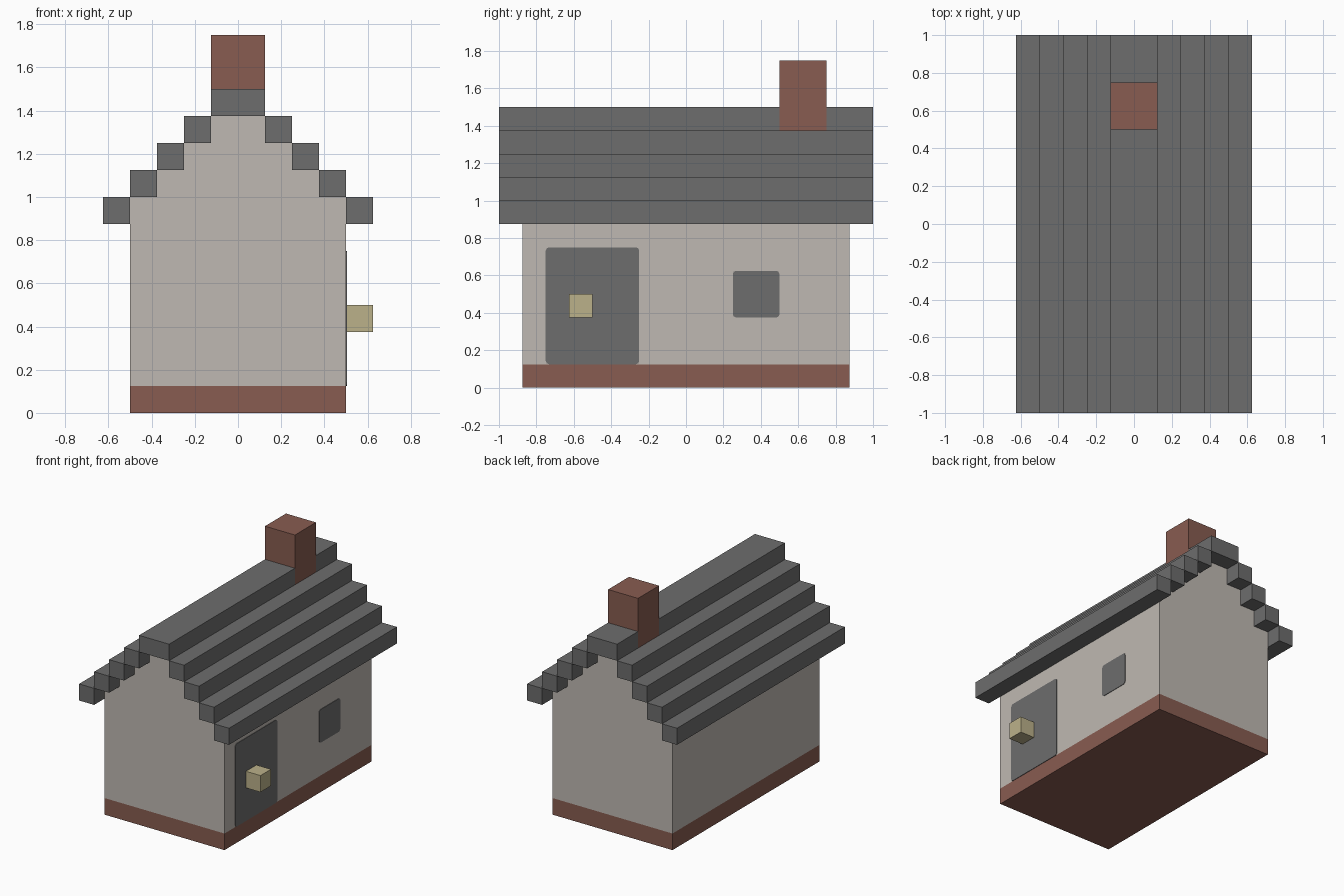
import bpy
import bmesh
from mathutils import Matrix, Vector

cube = bpy.data.objects.get("Cube")
if cube:
    bpy.data.objects.remove(cube, do_unlink=True)

U = 0.125  # building module: every part sits on this grid


def material(name, rgb):
    mat = bpy.data.materials.new(name)
    mat.use_nodes = True
    mat.diffuse_color = (*rgb, 1)
    mat.node_tree.nodes["Principled BSDF"].inputs["Base Color"].default_value = (*rgb, 1)
    return mat


plaster = material("plaster", (0.52, 0.485, 0.445))
brick = material("brick", (0.246, 0.107, 0.082))
slate = material("slate", (0.153, 0.153, 0.153))
brass = material("brass", (0.497, 0.44, 0.254))


def finish(bm, name, *mats):
    bmesh.ops.recalc_face_normals(bm, faces=bm.faces)
    mesh = bpy.data.meshes.new(name)
    bm.to_mesh(mesh)
    bm.free()
    for mat in mats:
        mesh.materials.append(mat)
    obj = bpy.data.objects.new(name, mesh)
    bpy.context.collection.objects.link(obj)
    return obj


def box(name, low, high, mat, rounding=0):
    """Box between two corners; rounding softens the edges that run along x."""
    low, high = Vector(low), Vector(high)
    bm = bmesh.new()
    bmesh.ops.create_cube(bm, size=1, matrix=Matrix.Translation((low + high) / 2)
                          @ Matrix.Diagonal((*(high - low), 1)))
    if rounding:
        edges = [e for e in bm.edges
                 if abs(e.verts[0].co.x - e.verts[1].co.x) > 0.001]
        bmesh.ops.bevel(bm, geom=edges, offset=rounding, segments=2,
                        profile=0.5, affect='EDGES')
    return finish(bm, name, mat)


# House body: stepped gable profile pulled along y, with a brick footing
half = [(4 * U, 0), (4 * U, 8 * U)]
for step in range(3):
    half += [((3 - step) * U, (8 + step) * U), ((3 - step) * U, (9 + step) * U)]
profile = half + [(-x, z) for x, z in reversed(half)]
bm = bmesh.new()
gable = bm.faces.new([bm.verts.new((x, -7 * U, z)) for x, z in profile])
pulled = bmesh.ops.extrude_face_region(bm, geom=[gable], use_keep_orig=True)
bmesh.ops.translate(bm, vec=(0, 14 * U, 0),
                    verts=[v for v in pulled["geom"] if isinstance(v, bmesh.types.BMVert)])
bmesh.ops.bisect_plane(bm, geom=bm.verts[:] + bm.edges[:] + bm.faces[:],
                       plane_co=(0, 0, U), plane_no=(0, 0, 1))
for face in bm.faces:
    face.material_index = int(face.calc_center_median().z < U)
finish(bm, "house_walls", plaster, brick)

# Roof: stepped courses on both sides
for side, label in ((1, "left"), (-1, "right")):
    for course in range(4):
        inner, outer = sorted((side * (4 - course) * U, side * (5 - course) * U))
        z = (7 + course) * U
        box(f"roof_course_{label}_{course + 1}", (inner, -1, z), (outer, 1, z + U), slate)

# Ridge in two lengths with the chimney standing flush between them
box("ridge_front", (-U, -1, 11 * U), (U, 4 * U, 12 * U), slate)
box("ridge_back", (-U, 6 * U, 11 * U), (U, 1, 12 * U), slate)
box("chimney", (-U, 4 * U, 11 * U), (U, 6 * U, 14 * U), brick)

# Door, window and knob on the left wall
wall = 4 * U
box("door", (wall - 0.002, -6 * U, U), (wall + 0.004, -2 * U, 6 * U), slate, 0.018)
box("window", (wall - 0.002, 2 * U, 3 * U), (wall + 0.004, 4 * U, 5 * U), slate, 0.018)
box("door_knob", (wall, -5 * U, 3 * U), (wall + U, -4 * U, 4 * U), brass)
